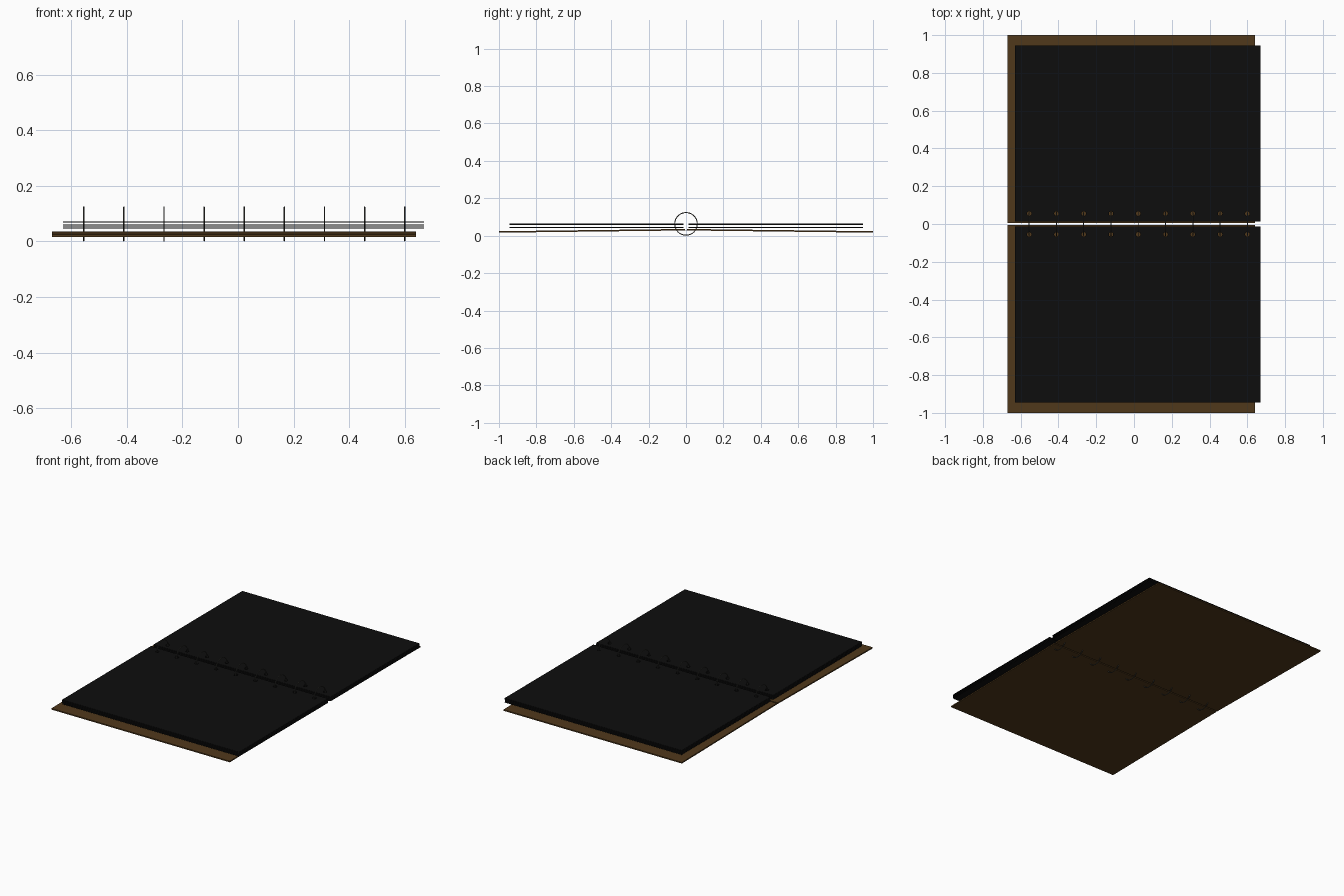
import bpy, math

if "Cube" in bpy.data.objects:
    bpy.data.objects.remove(bpy.data.objects["Cube"])

def material(name, rgb):
    m = bpy.data.materials.new(name)
    m.diffuse_color = (*rgb, 1)
    m.use_nodes = True
    m.node_tree.nodes["Principled BSDF"].inputs["Base Color"].default_value = m.diffuse_color
    return m

BROWN = material("brown_board", (0.08, 0.04, 0.011))
BLACK = material("black_paper", (0.004, 0.004, 0.004))
METAL = material("dark_wire", (0.07, 0.07, 0.06))

RING_X = [-0.555 + i * 0.1444 for i in range(9)]
RING_R, RING_Z, WIRE = 0.0605, 0.063, 0.0025

def add_loop(curve, pts):
    s = curve.splines.new('POLY')
    s.points.add(len(pts) - 1)
    for p, (x, y) in zip(s.points, pts):
        p.co = (x, y, 0, 1)
    s.use_cyclic_u = True

# Flat rectangle with punched ring holes, extruded to a thin sheet
def punched_sheet(name, x0, x1, y0, y1, hole_y, hole_r, thickness):
    c = bpy.data.curves.new(name, 'CURVE')
    c.dimensions, c.fill_mode, c.extrude = '2D', 'BOTH', thickness / 2
    add_loop(c, [(x0, y0), (x1, y0), (x1, y1), (x0, y1)])
    for x in RING_X:
        add_loop(c, [(x + hole_r * math.cos(a), hole_y + hole_r * math.sin(a))
                     for a in (2 * math.pi * k / 16 for k in range(16))])
    ob = bpy.data.objects.new(name, c)
    bpy.context.collection.objects.link(ob)
    bpy.ops.object.select_all(action='DESELECT')
    ob.select_set(True)
    bpy.context.view_layer.objects.active = ob
    bpy.ops.object.convert(target='MESH')
    ob = bpy.context.object
    ob.name = name
    ob.data.materials.append(BLACK)
    return ob

for side, label in ((-1, "front"), (1, "back")):
    # Cover board, sloping gently down from the spine
    bpy.ops.mesh.primitive_cube_add(size=1, location=(-0.015, side * 0.502, 0.026))
    cover = bpy.context.object
    cover.name = label + "_cover"
    cover.scale = (1.31, 0.996, 0.008)
    cover.rotation_euler.x = -side * 0.012
    cover.data.materials.append(BROWN)

    # Stack of loose black pages
    ys = sorted((side * 0.014, side * 0.945))
    pages = punched_sheet(label + "_pages", -0.63, 0.67, ys[0], ys[1],
                          side * 0.055, 0.012, 0.0013)
    pages.location.z = 0.0425
    arr = pages.modifiers.new("stack", 'ARRAY')
    arr.count = 10
    arr.use_relative_offset = False
    arr.use_constant_offset = True
    arr.constant_offset_displace = (0, 0, 0.0031)

# Binding rings
for i, x in enumerate(RING_X):
    bpy.ops.mesh.primitive_torus_add(
        location=(x, 0, RING_Z), rotation=(0, math.pi / 2, 0),
        major_radius=RING_R, minor_radius=WIRE,
        major_segments=40, minor_segments=8)
    ring = bpy.context.object
    ring.name = f"binding_ring_{i + 1}"
    ring.data.materials.append(METAL)
    bpy.ops.object.shade_smooth()
